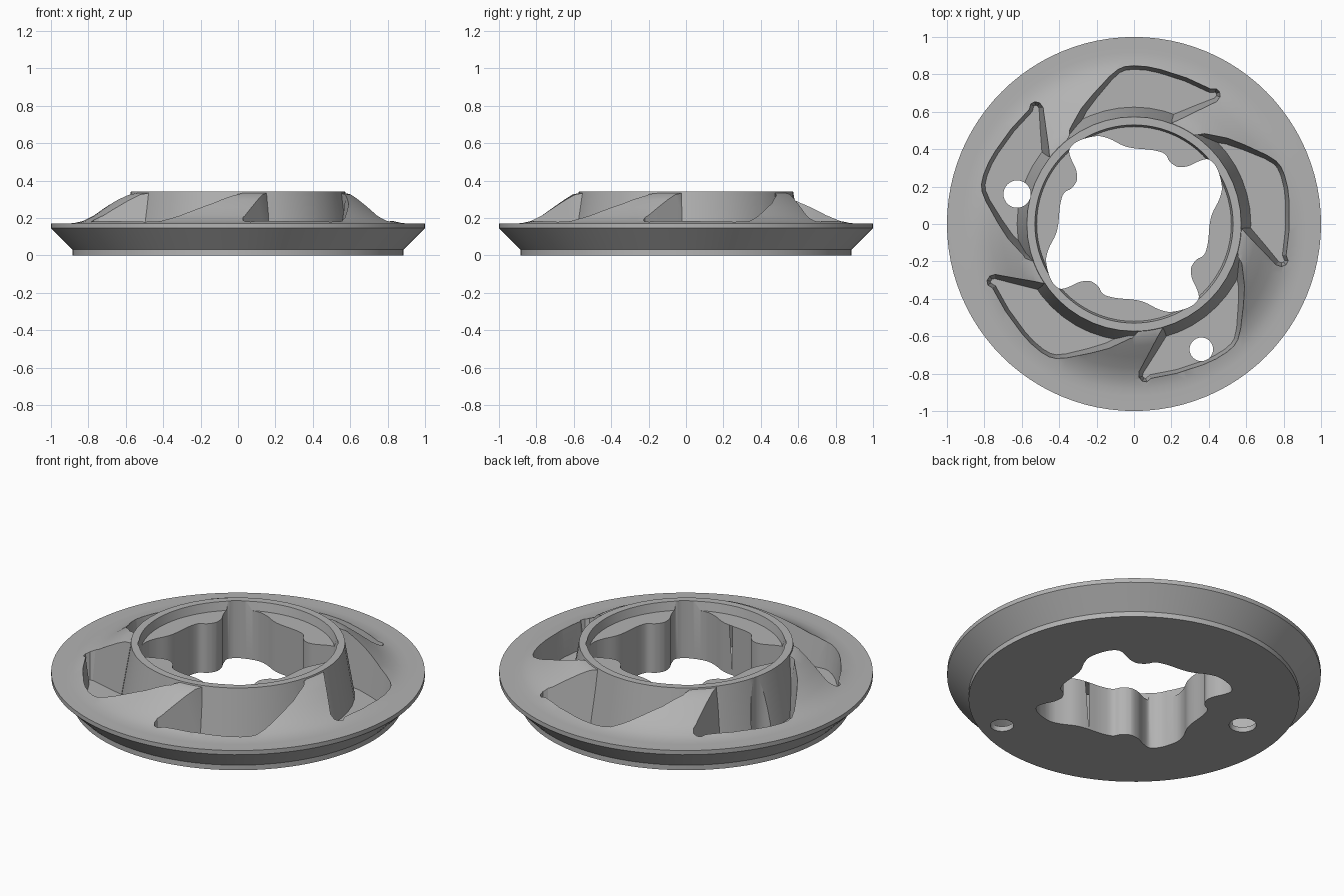
import bpy
import bmesh
from math import cos, sin, tau, radians
from mathutils import Vector

cube = bpy.data.objects.get("Cube")
if cube:
    bpy.data.objects.remove(cube, do_unlink=True)

FLOOR, TOP = 0.03, 0.34
metal = bpy.data.materials.new("grey_metal")
metal.use_nodes = True
GREY = (0.45, 0.45, 0.45, 1)
metal.diffuse_color = GREY
metal.node_tree.nodes["Principled BSDF"].inputs["Base Color"].default_value = GREY


def make_object(name, bm):
    bmesh.ops.recalc_face_normals(bm, faces=bm.faces)
    mesh = bpy.data.meshes.new(name)
    bm.to_mesh(mesh)
    bm.free()
    mesh.materials.append(metal)
    obj = bpy.data.objects.new(name, mesh)
    bpy.context.collection.objects.link(obj)
    return obj


def loft(name, loops, close_ends=True):
    """Bridge closed loops of equal length; cap or join the ends."""
    bm = bmesh.new()
    rows = [[bm.verts.new(p) for p in loop] for loop in loops]
    pairs = list(zip(rows, rows[1:]))
    if close_ends:
        bm.faces.new(rows[0])
        bm.faces.new(rows[-1])
    else:
        pairs.append((rows[-1], rows[0]))
    n = len(rows[0])
    for a, b in pairs:
        for i in range(n):
            j = (i + 1) % n
            bm.faces.new((a[i], a[j], b[j], b[i]))
    return make_object(name, bm)


def ring(r, z, n, cx=0, cy=0):
    return [(cx + r * cos(tau * i / n), cy + r * sin(tau * i / n), z) for i in range(n)]


def turn(p, degrees):
    a = radians(degrees)
    return Vector((p[0] * cos(a) - p[1] * sin(a), p[0] * sin(a) + p[1] * cos(a)))


def smooth_loop(points, steps):
    """Closed Catmull-Rom curve through the points."""
    out, n = [], len(points)
    for i in range(n):
        a, b, c, d = (Vector(points[(i + k) % n]) for k in (-1, 0, 1, 2))
        for s in range(steps):
            t = s / steps
            out.append(0.5 * (2 * b + (c - a) * t + (2 * a - 5 * b + 4 * c - d) * t * t
                              + (3 * b - a - 3 * c + d) * t ** 3))
    return out


def at_height(loop, z):
    return [(p[0], p[1], z) for p in loop]


def drafted(loop, z):
    """Clockwise outline, narrower towards the floor."""
    grow, out, n = (z - 0.17) * 0.13, [], len(loop)
    for i, p in enumerate(loop):
        t = (Vector(loop[(i + 1) % n]) - Vector(loop[i - 1])).normalized()
        out.append((p[0] - t.y * grow, p[1] + t.x * grow, z))
    return out


def combine(target, tool, operation="DIFFERENCE"):
    mod = target.modifiers.new("cut", "BOOLEAN")
    mod.operation, mod.object, mod.solver = operation, tool, "EXACT"
    bpy.ops.object.select_all(action="DESELECT")
    bpy.context.view_layer.objects.active = target
    target.select_set(True)
    bpy.ops.object.modifier_apply(modifier=mod.name)
    bpy.data.objects.remove(tool, do_unlink=True)


# Turned body: flared flange, sloping blade surface, raised rim, counterbore
profile = [(0.3, 0), (0.885, 0), (0.885, 0.03), (1, 0.145), (1, 0.17), (0.92, 0.17),
           (0.88, 0.172), (0.83, 0.183), (0.77, 0.213), (0.71, 0.256), (0.65, 0.298),
           (0.605, 0.326), (0.575, 0.332), (0.573, TOP), (0.53, TOP), (0.52, 0.29), (0.3, 0.29)]
body = loft("impeller_body", [ring(r, z, 96) for r, z in profile], close_ends=False)

# Five swept pockets, each bounded inside by the tapered rim wall
pocket = [(-0.36, 0.42), (-0.325, 0.5), (-0.27, 0.61), (-0.21, 0.69), (-0.13, 0.785),
          (-0.085, 0.825), (-0.05, 0.84), (0, 0.845), (0.07, 0.84), (0.14, 0.825),
          (0.28, 0.78), (0.41, 0.72), (0.44, 0.722), (0.457, 0.705), (0.458, 0.68),
          (0.44, 0.658), (0.33, 0.615), (0.2, 0.562), (0.12, 0.5)]
for k in range(5):
    outline = [turn(p, 72 * k) for p in pocket]
    cutter = loft("pocket_cutter", [drafted(outline, z) for z in (FLOOR, 0.4)])
    core = loft("rim_core", [ring(0.63, 0, 48), ring(0.573, TOP, 48), ring(0.573, 0.5, 48)])
    combine(cutter, core)
    combine(body, cutter)

# Lobed central opening with four inward bumps
lobe = [(0.345, 0.335), (0.40, 0.345), (0.445, 0.295), (0.47, 0.2), (0.455, 0.13),
        (0.42, 0.06), (0.405, 0), (0.395, -0.1), (0.375, -0.165), (0.335, -0.19),
        (0.305, -0.235), (0.31, -0.29)]
opening = smooth_loop([turn(p, -90 * k) for k in range(4) for p in lobe], 4)
combine(body, loft("opening_cutter", [at_height(opening, z) for z in (-0.1, 0.5)]))

# Two round through holes
for x, y, r in ((-0.625, 0.16, 0.073), (0.36, -0.67, 0.063)):
    combine(body, loft("hole_cutter", [ring(r, z, 32, x, y) for z in (-0.1, 0.5)]))

bpy.ops.object.select_all(action="DESELECT")
body.select_set(True)
bpy.context.view_layer.objects.active = body
bpy.ops.object.shade_smooth_by_angle(angle=radians(25))
